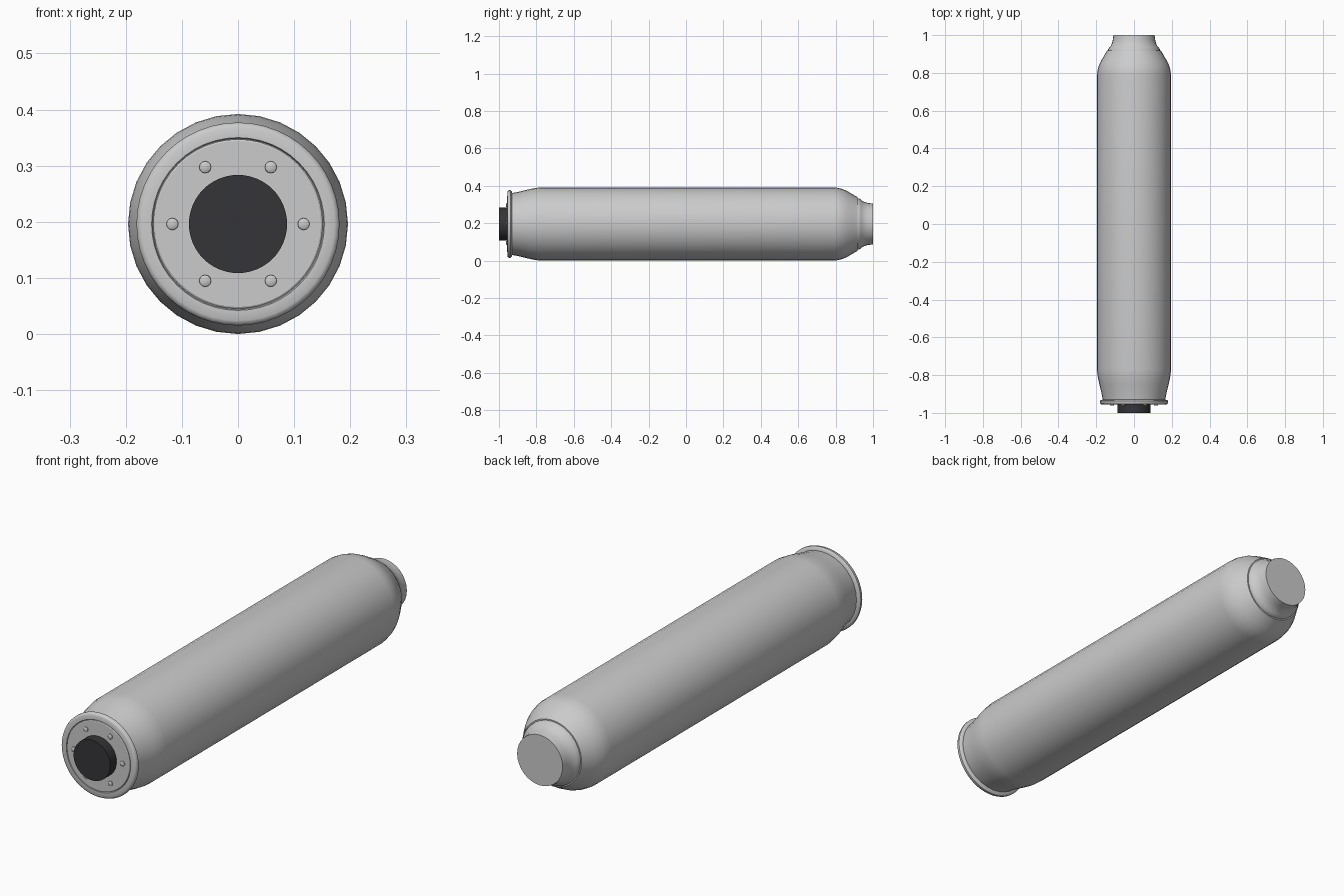
import bpy, bmesh, math

if "Cube" in bpy.data.objects:
    bpy.data.objects.remove(bpy.data.objects["Cube"])

CZ = 0.196  # height of the long axis


def lathe(name, profile, sides, angle=30, centre=(0, CZ)):
    """Revolve (y, radius) points around an axis along y, capping both ends."""
    bm = bmesh.new()
    rings = []
    for y, r in profile:
        rings.append([bm.verts.new((centre[0] + r * math.cos(2 * math.pi * i / sides), y,
                                    centre[1] + r * math.sin(2 * math.pi * i / sides)))
                      for i in range(sides)])
    for a, b in zip(rings, rings[1:]):
        for i in range(sides):
            j = (i + 1) % sides
            bm.faces.new((a[i], a[j], b[j], b[i]))
    bm.faces.new(rings[0])
    bm.faces.new(rings[-1])
    bmesh.ops.recalc_face_normals(bm, faces=bm.faces)
    mesh = bpy.data.meshes.new(name)
    bm.to_mesh(mesh)
    bm.free()
    obj = bpy.data.objects.new(name, mesh)
    bpy.context.collection.objects.link(obj)
    bpy.ops.object.select_all(action='DESELECT')
    obj.select_set(True)
    bpy.context.view_layer.objects.active = obj
    bpy.ops.object.shade_smooth_by_angle(angle=math.radians(angle))
    return obj


# main shell: tapered front, long barrel, rounded rear shoulder
lathe("canister_body", [
    (-0.935, 0.165), (-0.90, 0.171), (-0.85, 0.183), (-0.82, 0.190), (-0.79, 0.1945),
    (-0.77, 0.196), (0.79, 0.196), (0.815, 0.193), (0.84, 0.186), (0.865, 0.174),
    (0.89, 0.159), (0.918, 0.143)], 32)

# rear neck with flared foot
lathe("rear_neck", [
    (0.915, 0.138), (0.925, 0.137), (0.935, 0.130), (0.945, 0.122),
    (0.96, 0.116), (0.975, 0.112), (1.0, 0.109)], 32)

# front flange with rounded lip and shallow recess for the plate
lathe("front_flange", [
    (-0.948, 0.152), (-0.955, 0.154), (-0.955, 0.172), (-0.952, 0.178),
    (-0.946, 0.181), (-0.938, 0.181), (-0.932, 0.175), (-0.93, 0.165)], 48, 40)

# round plate inside the flange
lathe("front_plate", [(-0.956, 0.148), (-0.954, 0.151), (-0.94, 0.151)], 48)

# ring of six bolts
for k in range(6):
    a = math.radians(60 * k)
    lathe(f"bolt_{k + 1}", [(-0.962, 0.008), (-0.960, 0.0105), (-0.95, 0.011)], 12, 40,
          (0.117 * math.cos(a), CZ + 0.117 * math.sin(a)))

# dark front cap
cap = lathe("front_cap", [(-1.0, 0.0875), (-0.95, 0.0875)], 48)
dark = bpy.data.materials.new("dark_cap")
dark.diffuse_color = (0.035, 0.035, 0.04, 1)
dark.use_nodes = True
dark.node_tree.nodes["Principled BSDF"].inputs["Base Color"].default_value = dark.diffuse_color
cap.data.materials.append(dark)
